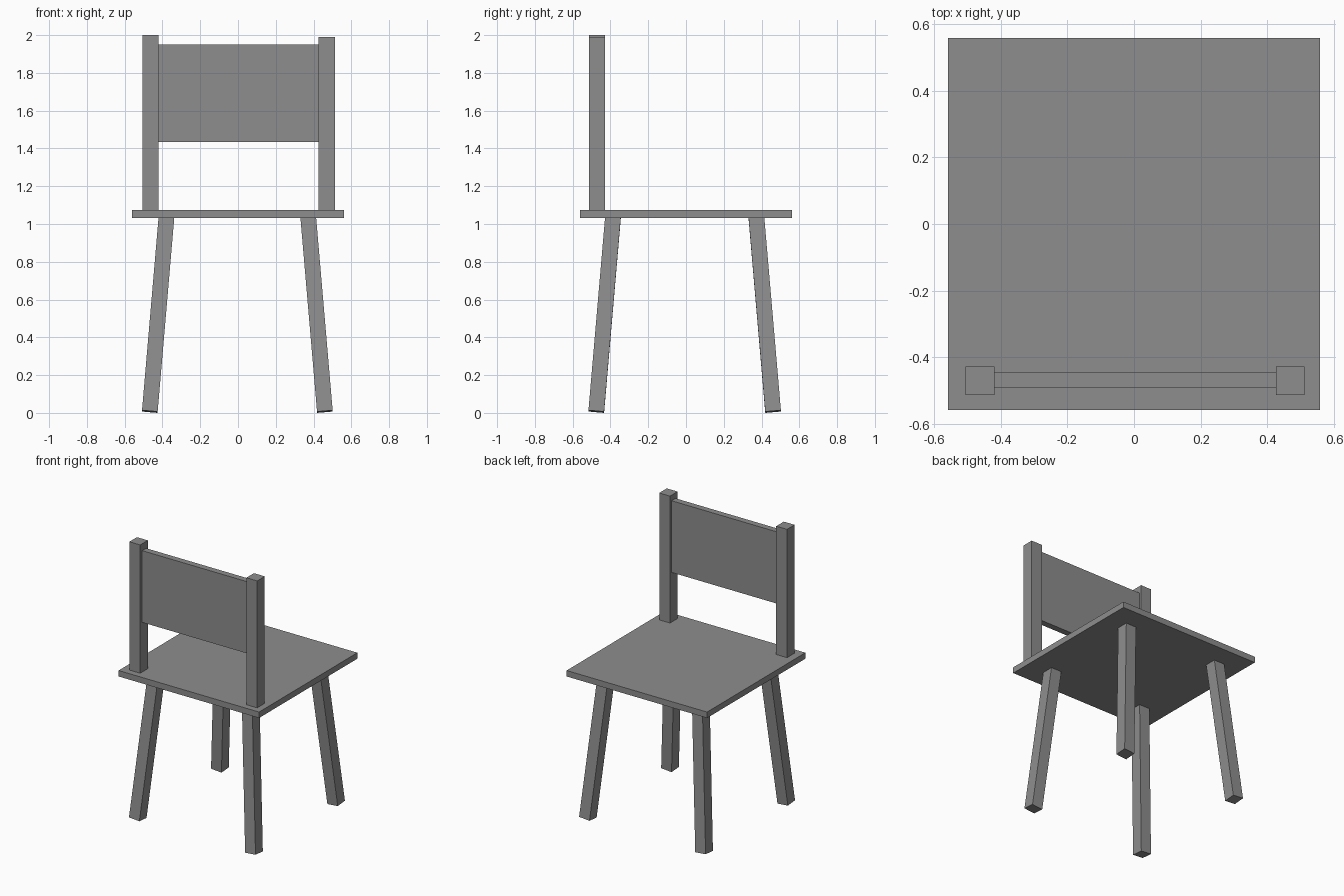
import bpy
from math import radians, tan
from mathutils import Vector, Euler

default = bpy.data.objects.get("Cube")
if default:
    bpy.data.objects.remove(default, do_unlink=True)

grey = bpy.data.materials.new("plain grey")
grey.use_nodes = True
colour = (0.27, 0.27, 0.27, 1)
grey.diffuse_color = colour
bsdf = next(n for n in grey.node_tree.nodes if n.type == "BSDF_PRINCIPLED")
bsdf.inputs["Base Color"].default_value = colour


def box(name, low, high):
    """Axis-aligned box between two corners."""
    low, high = Vector(low), Vector(high)
    bpy.ops.mesh.primitive_cube_add(size=1, location=(low + high) / 2)
    obj = bpy.context.object
    obj.name = name
    obj.scale = high - low
    bpy.ops.object.transform_apply(location=False, rotation=False, scale=True)
    obj.data.materials.append(grey)
    return obj


# Seat and backrest
SEAT_BOTTOM, SEAT_TOP = 1.032, 1.075
box("seat", (-0.56, -0.56, SEAT_BOTTOM), (0.56, 0.56, SEAT_TOP))
box("right_back_post", (-0.506, -0.514, 1.04), (-0.42, -0.428, 2.0))
box("left_back_post", (0.427, -0.514, 1.04), (0.513, -0.428, 1.99))
box("back_panel", (-0.43, -0.491, 1.433), (0.437, -0.446, 1.95))

# Square legs, splayed outwards on both axes
WIDTH, LENGTH, SPLAY = 0.083, 1.04, radians(4.9)
for side, sx, foot_x in (("right", -1, -0.467), ("left", 1, 0.46)):
    for end, sy, foot_y in (("front", -1, -0.475), ("back", 1, 0.461)):
        turn = Euler((sy * SPLAY, -sx * SPLAY, 0))
        leg = box(f"{end}_{side}_leg", (-WIDTH / 2, -WIDTH / 2, 0),
                  (WIDTH / 2, WIDTH / 2, LENGTH))
        foot = Vector((foot_x, foot_y, WIDTH * tan(SPLAY)))
        leg.rotation_euler = turn
        leg.location = foot + turn.to_matrix() @ Vector((0, 0, LENGTH / 2))
